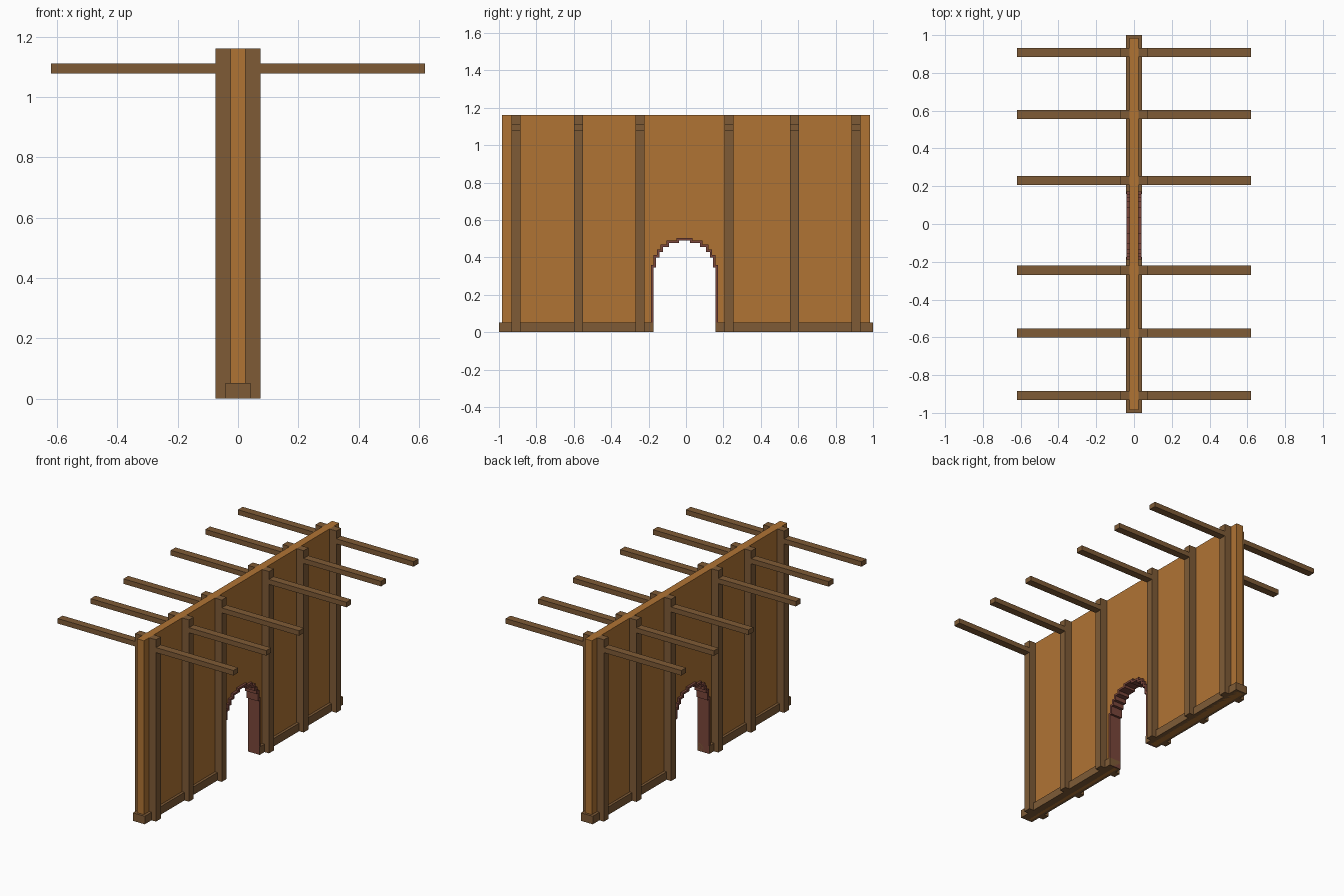
import bpy
import bmesh

cube = bpy.data.objects.get("Cube")
if cube:
    bpy.data.objects.remove(cube, do_unlink=True)


def material(name, rgb):
    m = bpy.data.materials.new(name)
    m.use_nodes = True
    m.diffuse_color = (*rgb, 1)
    m.node_tree.nodes["Principled BSDF"].inputs["Base Color"].default_value = (*rgb, 1)
    return m


PLASTER = material("orange clay", (0.434, 0.174, 0.034))
TIMBER = material("brown timber", (0.212, 0.105, 0.037))
BRICK = material("red brick", (0.195, 0.061, 0.043))


def finish(name, bm, mat):
    bmesh.ops.recalc_face_normals(bm, faces=bm.faces)
    mesh = bpy.data.meshes.new(name)
    bm.to_mesh(mesh)
    bm.free()
    mesh.materials.append(mat)
    ob = bpy.data.objects.new(name, mesh)
    bpy.context.collection.objects.link(ob)
    return ob


def box(name, x, y, z, mat):
    """Box from (min, max) ranges on each axis."""
    bm = bmesh.new()
    bmesh.ops.create_cube(bm, size=1)
    for v in bm.verts:
        for i, (lo, hi) in enumerate((x, y, z)):
            v.co[i] = lo if v.co[i] < 0 else hi
    return finish(name, bm, mat)


def slab(name, outline, half, mat):
    """Extrude a (y, z) outline across the wall thickness."""
    bm = bmesh.new()
    face = bm.faces.new([bm.verts.new((-half, y, z)) for y, z in outline])
    out = bmesh.ops.extrude_face_region(bm, geom=[face])
    for v in out["geom"]:
        if isinstance(v, bmesh.types.BMVert):
            v.co.x = half
    return finish(name, bm, mat)


TOP = 1.16
ARCH_Y = -0.008
# Half width of the doorway and the height at which each step ends
STEPS = [(0.167, 0.347), (0.153, 0.40), (0.135, 0.428), (0.116, 0.455),
         (0.084, 0.476), (0.03, 0.491)]


def arch(grow):
    """Stepped doorway outline, from the -y foot over to the +y foot."""
    side, z0 = [], 0.0
    for w, z in STEPS:
        side += [(w + grow, z0), (w + grow, z + grow)]
        z0 = z + grow
    return ([(ARCH_Y - w, z) for w, z in side]
            + [(ARCH_Y + w, z) for w, z in reversed(side)])


# Wall with a stepped doorway, and the brick lining around it
slab("wall", [(-0.984, 0), *arch(0.012), (0.984, 0), (0.984, TOP), (-0.984, TOP)],
     0.025, PLASTER)
slab("doorway_lining", arch(0) + arch(0.013)[::-1], 0.04, BRICK)

# Skirting beams either side of the doorway
box("front_skirting", (-0.042, 0.042), (-1, ARCH_Y - 0.167), (0, 0.051), TIMBER)
box("back_skirting", (-0.042, 0.042), (ARCH_Y + 0.167, 1), (0, 0.051), TIMBER)

# Posts on both faces, with a cross beam through each pair
for i, y in enumerate((-0.908, -0.576, -0.245, 0.231, 0.580, 0.909), 1):
    span = (y - 0.024, y + 0.024)
    box(f"left_post_{i}", (0.024, 0.074), span, (0, TOP), TIMBER)
    box(f"right_post_{i}", (-0.074, -0.024), span, (0, TOP), TIMBER)
    box(f"cross_beam_{i}", (-0.62, 0.62), span, (1.078, 1.11), TIMBER)
